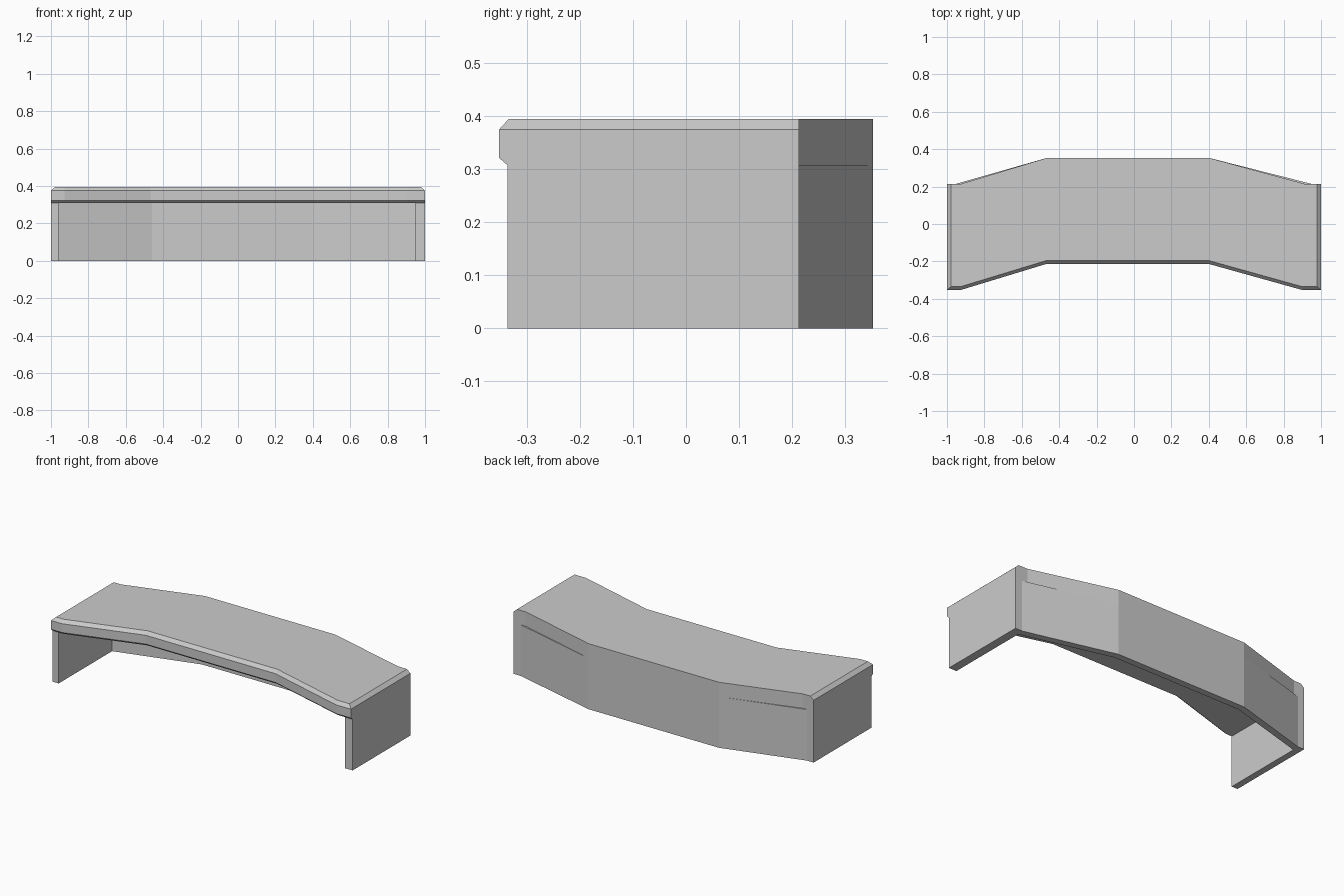
import bpy, bmesh

if "Cube" in bpy.data.objects:
    bpy.data.objects.remove(bpy.data.objects["Cube"])

def loft(name, rings):
    """Closed solid through stacked rings of (x, y, z) points."""
    bm = bmesh.new()
    loops = [[bm.verts.new(p) for p in r] for r in rings]
    n = len(loops[0])
    for a, b in zip(loops, loops[1:]):
        for i in range(n):
            j = (i + 1) % n
            bm.faces.new((a[i], a[j], b[j], b[i]))
    caps = [bm.faces.new(loops[0][::-1]), bm.faces.new(loops[-1])]
    bmesh.ops.triangulate(bm, faces=caps)
    bmesh.ops.recalc_face_normals(bm, faces=bm.faces[:])
    me = bpy.data.meshes.new(name)
    bm.to_mesh(me)
    bm.free()
    ob = bpy.data.objects.new(name, me)
    bpy.context.collection.objects.link(ob)
    return ob

# Bent desktop: ring with adjustable end position and front inset
def top_ring(z, end, inset):
    f = inset
    front = [(-end, -.353 + f), (-.927, -.353 + f), (-.467, -.213 + f),
             (.398, -.213 + f), (.90, -.353 + f), (end, -.353 + f)]
    back = [(end, .213), (.918, .213), (.403, .353),
            (-.467, .353), (-.93, .213), (-end, .213)]
    return [(x, y, z) for x, y in front + back]

loft("desktop", [top_ring(.308, 1, .016), top_ring(.322, 1, 0),
                 top_ring(.375, 1, 0), top_ring(.395, .978, .018)])

# Side panels and bent back panel as one continuous wall
wall = [(-1, -.337), (-.96, -.337), (-.96, .172), (-.46, .313),
        (.395, .313), (.948, .172), (.948, -.337), (1, -.337),
        (1, .213), (.955, .213), (.403, .353), (-.467, .353),
        (-.957, .213), (-1, .213)]
loft("side_and_back_panels", [[(x, y, z) for x, y in wall] for z in (0, .308)])
